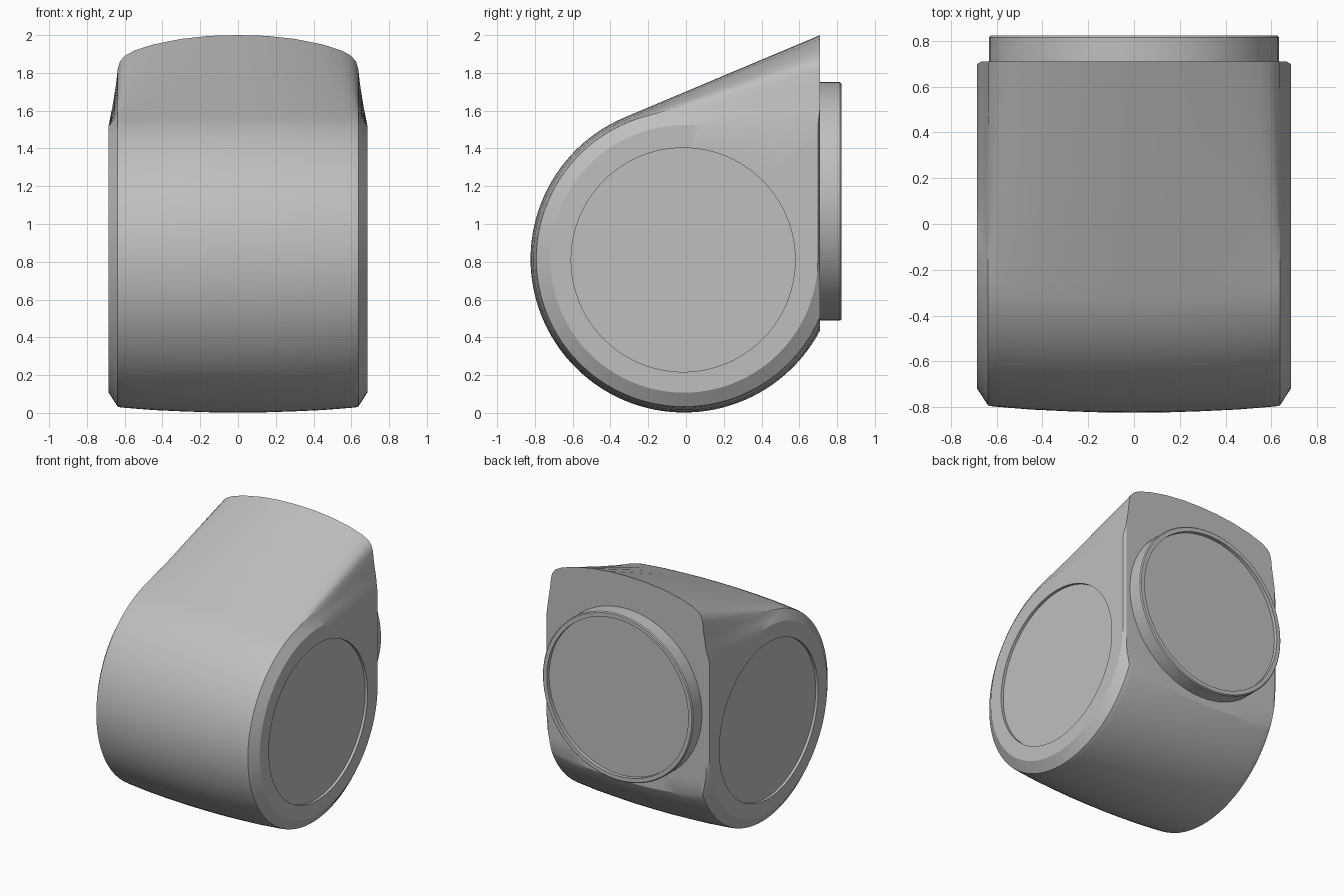
import bpy, bmesh, math
from mathutils import Vector

if "Cube" in bpy.data.objects:
    bpy.data.objects.remove(bpy.data.objects["Cube"])

grey = bpy.data.materials.new("plain grey")
grey.use_nodes = True
grey.diffuse_color = (0.52, 0.52, 0.52, 1)
grey.node_tree.nodes["Principled BSDF"].inputs["Base Color"].default_value = (0.52, 0.52, 0.52, 1)

CY, CZ, BACK = -0.01, 0.815, 0.71      # drum axis and flat back plane


def outline(x, r, top):
    """Drum circle with a tangent slope rising to a corner on the flat back."""
    back = min(BACK, CY + r - 0.0001)
    dy, dz = back - CY, top - CZ
    start = math.atan2(dz, dy) + math.acos(r / math.hypot(dy, dz))
    end = 2 * math.pi - math.acos((back - CY) / r)
    arc = [start + (end - start) * i / 72 for i in range(73)]
    pts = [Vector((x, CY + r * math.cos(a), CZ + r * math.sin(a))) for a in arc]
    corner = Vector((x, back, top))
    pts += [pts[72].lerp(corner, i / 12) for i in range(1, 12)]
    pts += [corner.lerp(pts[0], i / 16) for i in range(16)]
    return pts


def disc_ring(x, r, pts):
    """Circle on the end face, lined up with the outline points."""
    c = Vector((x, CY - 0.005, CZ - 0.005))
    ring = []
    for p in pts:
        d = Vector((0, p.y - c.y, p.z - c.z)).normalized()
        ring.append(c + d * r)
    return ring


def loft(name, rings):
    """Skin a row of closed rings and cap both ends."""
    bm = bmesh.new()
    loops = [[bm.verts.new(p) for p in ring] for ring in rings]
    n = len(loops[0])
    for a, b in zip(loops, loops[1:]):
        for i in range(n):
            j = (i + 1) % n
            bm.faces.new((a[i], a[j], b[j], b[i]))
    bm.faces.new(loops[0])
    bm.faces.new(loops[-1])
    bmesh.ops.recalc_face_normals(bm, faces=bm.faces)
    mesh = bpy.data.meshes.new(name)
    bm.to_mesh(mesh)
    bm.free()
    mesh.materials.append(grey)
    obj = bpy.data.objects.new(name, mesh)
    bpy.context.collection.objects.link(obj)
    bpy.ops.object.select_all(action="DESELECT")
    obj.select_set(True)
    bpy.context.view_layer.objects.active = obj
    bpy.ops.object.shade_smooth_by_angle(angle=math.radians(28))
    return obj


# Crowned body: half-width, drum radius, corner height
half = [(0.0, 0.813, 2.0), (0.15, 0.812, 1.996), (0.3, 0.807, 1.98),
        (0.45, 0.8, 1.95), (0.55, 0.792, 1.918), (0.6, 0.788, 1.89),
        (0.625, 0.785, 1.86), (0.637, 0.782, 1.82), (0.646, 0.768, 1.74),
        (0.665, 0.739, 1.62), (0.685, 0.708, 1.52)]
stations = [(-x, r, t) for x, r, t in reversed(half[1:])] + half
rings = [outline(*s) for s in stations]

# Round shallow recesses in both end faces
for side in (-1, 1):
    edge = rings[0] if side < 0 else rings[-1]
    extra = [disc_ring(side * 0.685, 0.593, edge), disc_ring(side * 0.665, 0.593, edge)]
    rings = extra[::-1] + rings if side < 0 else rings + extra
loft("body", rings)


# Round collar on the back, with a recessed disc inside its rim
def circle(y, r):
    steps = [math.tau * i / 64 for i in range(64)]
    return [Vector((r * math.cos(a), y, 1.12 + r * math.sin(a))) for a in steps]


loft("back_collar", [circle(y, r) for y, r in (
    (0.6, 0.632), (0.815, 0.632), (0.822, 0.625), (0.822, 0.595), (0.795, 0.595))])
